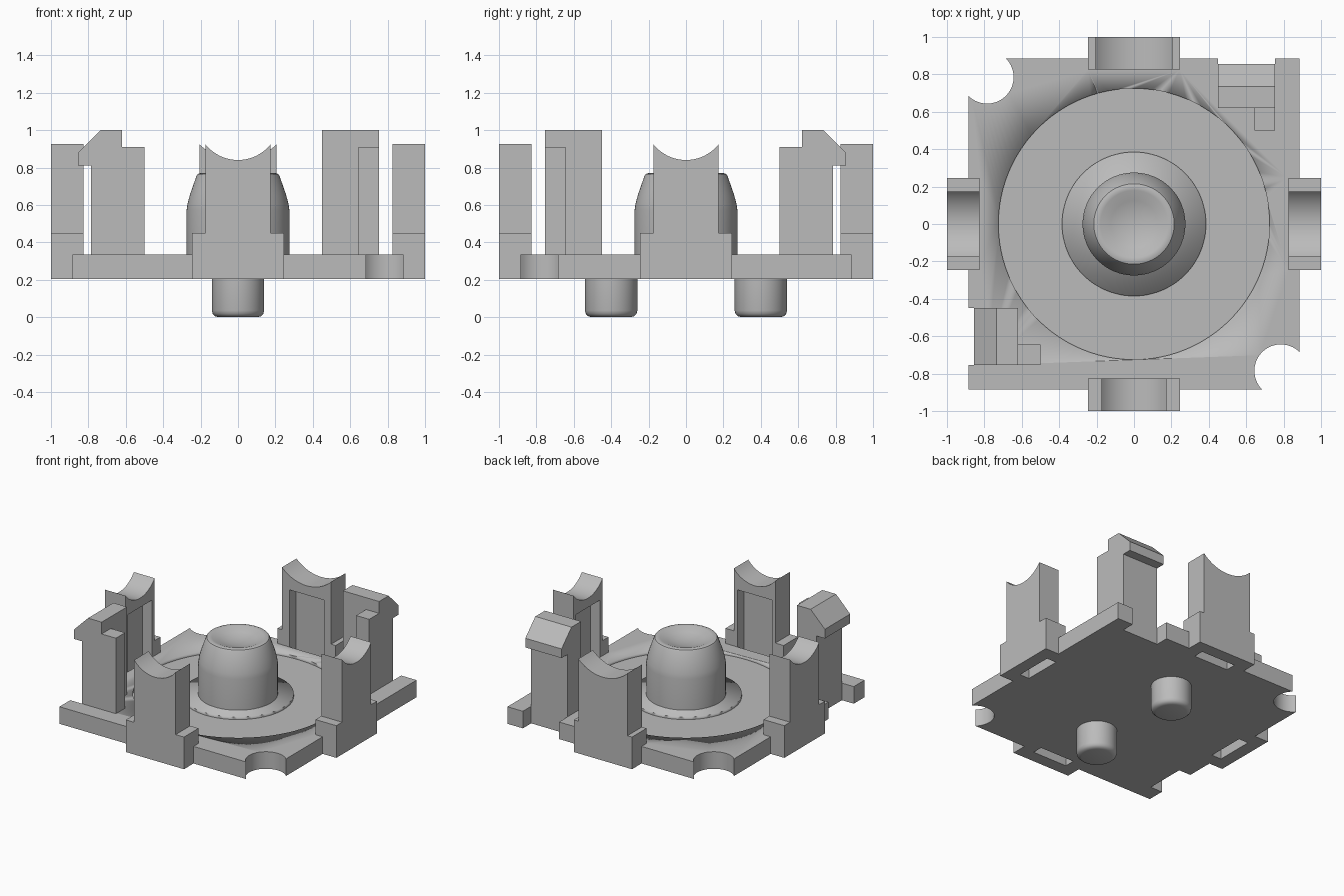
import bpy, bmesh
from math import sin, cos, pi, radians, sqrt, asin

cube = bpy.data.objects.get("Cube")
if cube:
    bpy.data.objects.remove(cube, do_unlink=True)

# Single plain material
grey = bpy.data.materials.new("light grey plastic")
grey.use_nodes = True
colour = (0.5, 0.5, 0.5, 1)
grey.diffuse_color = colour
grey.node_tree.nodes["Principled BSDF"].inputs["Base Color"].default_value = colour


def finish(name, bm):
    bmesh.ops.recalc_face_normals(bm, faces=bm.faces)
    mesh = bpy.data.meshes.new(name)
    bm.to_mesh(mesh)
    bm.free()
    mesh.materials.append(grey)
    ob = bpy.data.objects.new(name, mesh)
    bpy.context.collection.objects.link(ob)
    bpy.ops.object.select_all(action='DESELECT')
    ob.select_set(True)
    bpy.context.view_layer.objects.active = ob
    bpy.ops.object.shade_smooth_by_angle(angle=radians(32))
    return ob


def prism(bm, profile, d0, d1, place):
    """Extrude a 2D profile between two depths; place maps (a, b, depth) to xyz."""
    n = len(profile)
    low = [bm.verts.new(place(a, b, d0)) for a, b in profile]
    high = [bm.verts.new(place(a, b, d1)) for a, b in profile]
    bm.faces.new(low)
    bm.faces.new(high)
    for i in range(n):
        j = (i + 1) % n
        bm.faces.new((low[i], low[j], high[j], high[i]))


def lathe(name, profile, cx=0, cy=0, steps=64, closed=False):
    """Spin an (r, z) profile round a vertical axis."""
    bm = bmesh.new()
    verts = [bm.verts.new((r, 0, z)) for r, z in profile]
    pairs = list(zip(verts, verts[1:]))
    if closed:
        pairs.append((verts[-1], verts[0]))
    edges = [bm.edges.new(p) for p in pairs]
    bmesh.ops.spin(bm, geom=verts + edges, cent=(0, 0, 0), axis=(0, 0, 1),
                   angle=2 * pi, steps=steps, use_merge=True)
    bmesh.ops.remove_doubles(bm, verts=bm.verts, dist=1e-4)
    bmesh.ops.translate(bm, verts=bm.verts, vec=(cx, cy, 0))
    return finish(name, bm)


BOTTOM, TOP = 0.205, 0.335
EDGE, INNER, FOOT = 0.885, 0.825, 0.245


# Base plate: four sides with post notches, two clip notches, two round corner bites
def turn(k, x, y):
    for _ in range(k):
        x, y = -y, x
    return x, y


outline = []
for k in range(4):
    side = [(-FOOT, -EDGE), (-FOOT, -INNER), (FOOT, -INNER), (FOOT, -EDGE)]
    if k % 2 == 0:
        # bite out of the corner that ends this side
        c, r = 0.785, 0.1 * sqrt(2)
        for i in range(21):
            t = radians(225 - 9 * i)
            side.append((c + r * cos(t), -c + r * sin(t)))
    else:
        side.append((EDGE, -EDGE))
    outline += [turn(k, x, y) for x, y in side]
    if k == 1:
        outline += [(0.755, EDGE), (0.755, 0.785), (0.45, 0.785), (0.45, EDGE)]
    if k == 3:
        # this side runs down to the front corner; its clip notch comes before it
        notch = [(-EDGE, -0.45), (-0.785, -0.45), (-0.785, -0.755), (-EDGE, -0.755)]
        outline[-1:-1] = notch

bm = bmesh.new()
prism(bm, outline, BOTTOM, TOP, lambda a, b, d: (a, b, d))
plate = finish("base_plate", bm)

# Shallow ring-shaped recess in the plate
cutter = lathe("recess_cutter", [(0.385, TOP - 0.02), (0.725, TOP - 0.02),
                                 (0.725, TOP + 0.1), (0.385, TOP + 0.1)],
               steps=96, closed=True)
cutter.hide_render = True
mod = plate.modifiers.new("recess", 'BOOLEAN')
mod.operation = 'DIFFERENCE'
mod.solver = 'EXACT'
mod.object = cutter
bpy.ops.object.select_all(action='DESELECT')
plate.select_set(True)
bpy.context.view_layer.objects.active = plate
bpy.ops.object.modifier_apply(modifier=mod.name)
bpy.data.objects.remove(cutter, do_unlink=True)


# Scooped posts with an open pocket on the inner side
def post(name, k, w):
    peak, dip = 0.925, 0.84
    h = peak - dip
    r = (w * w + h * h) / (2 * h)
    half = asin(w / r)
    arc = [(r * sin(half * (1 - i / 10)), dip + r - r * cos(half * (1 - i / 10)))
           for i in range(21)]
    upper = [(FOOT, BOTTOM), (FOOT, 0.45), (w, 0.45)] + arc
    upper += [(-w, 0.45), (-FOOT, 0.45), (-FOOT, BOTTOM)]
    p = 0.145
    pocket = [(-p, BOTTOM), (-p, 0.77), (p, 0.77), (p, BOTTOM)]

    def place(a, b, d):
        return (*turn(k, a, -d), b)
    bm = bmesh.new()
    prism(bm, upper, 0.905, 1.0, place)
    prism(bm, upper + pocket, INNER, 0.905, place)
    finish(name, bm)


for k, (name, w) in enumerate([("front_post", 0.175), ("left_post", 0.175),
                               ("back_post", 0.207), ("right_post", 0.175)]):
    post(name, k, w)


# Hooked clips, each with a stiffening rib
def clip(name, place):
    z = TOP - 0.01
    hook = [(0.62, z), (0.785, z), (0.785, 0.81), (0.855, 0.81),
            (0.855, 0.88), (0.735, 1.0), (0.62, 1.0)]
    rib = [(0.5, z), (0.62, z), (0.62, 0.91), (0.5, 0.91)]
    bm = bmesh.new()
    prism(bm, hook, 0.45, 0.755, place)
    prism(bm, rib, 0.645, 0.755, place)
    finish(name, bm)


clip("right_clip", lambda u, z, v: (-u, -v, z))
clip("back_clip", lambda u, z, v: (v, u, z))

# Central hub with a dished top
lathe("central_hub", [(0, 0.32), (0.275, 0.32), (0.275, 0.57), (0.27, 0.605),
                      (0.257, 0.655), (0.222, 0.755), (0.215, 0.765), (0.2, 0.77),
                      (0.18, 0.767), (0.125, 0.745), (0.065, 0.73), (0, 0.725)])

# Locating pins underneath
for name, y in (("front_pin", -0.4), ("back_pin", 0.4)):
    lathe(name, [(0, 0), (0.105, 0), (0.123, 0.005), (0.135, 0.017), (0.14, 0.035),
                 (0.14, BOTTOM + 0.02), (0, BOTTOM + 0.02)], cy=y, steps=48)
